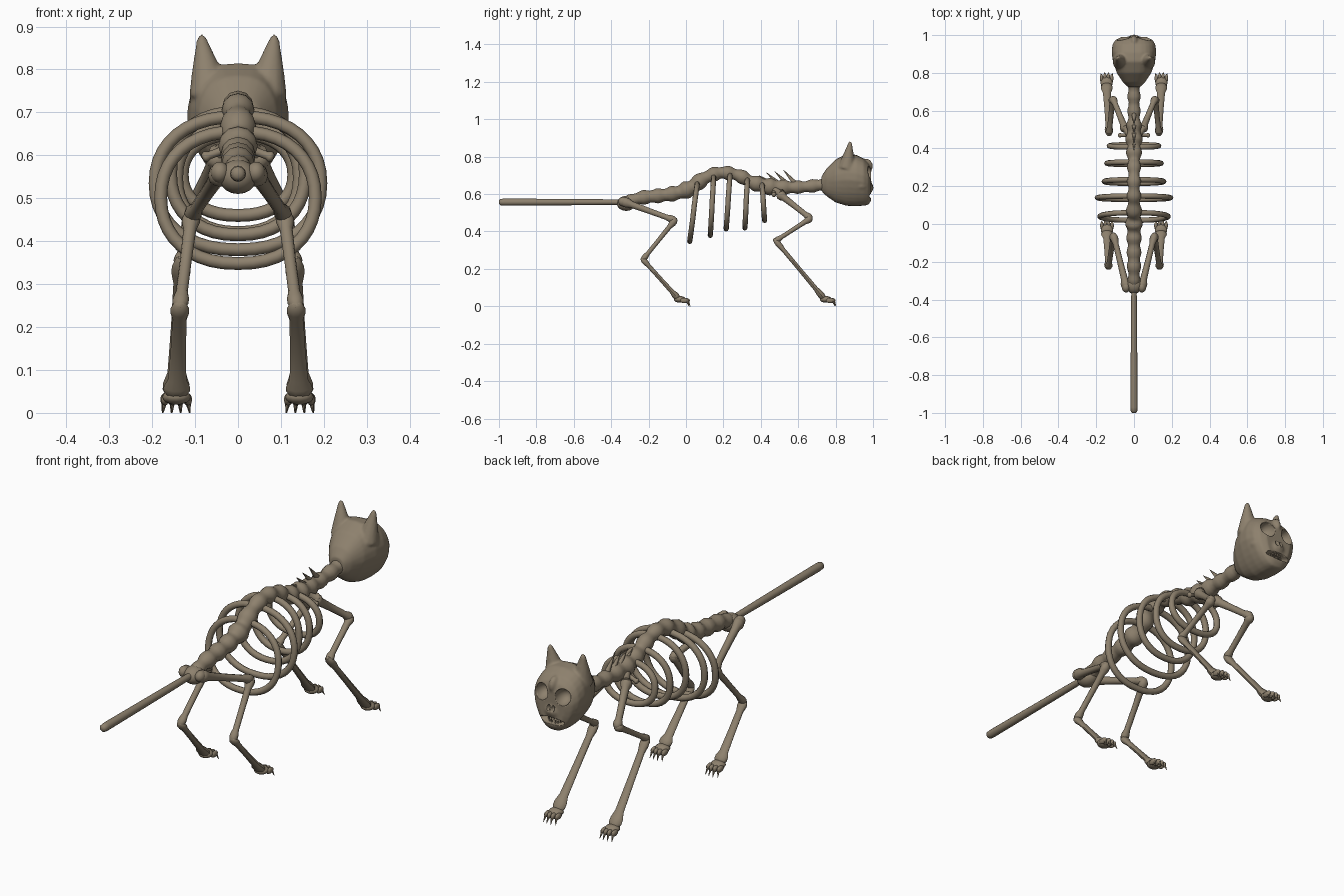
import bpy, bmesh, math
from mathutils import Vector, Matrix

cube = bpy.data.objects.get("Cube")
if cube:
    bpy.data.objects.remove(cube)

bone_mat = bpy.data.materials.new("weathered bone")
bone_mat.use_nodes = True
COLOUR = (0.27, 0.22, 0.155, 1)
bone_mat.diffuse_color = COLOUR
bone_mat.node_tree.nodes["Principled BSDF"].inputs["Base Color"].default_value = COLOUR


def finish(name, bm, mirror=False, angle=50):
    """Turn a bmesh into a shaded object, optionally mirrored left to right."""
    bmesh.ops.recalc_face_normals(bm, faces=bm.faces)
    mesh = bpy.data.meshes.new(name)
    bm.to_mesh(mesh)
    bm.free()
    mesh.materials.append(bone_mat)
    obj = bpy.data.objects.new(name, mesh)
    bpy.context.collection.objects.link(obj)
    bpy.ops.object.select_all(action='DESELECT')
    obj.select_set(True)
    bpy.context.view_layer.objects.active = obj
    bpy.ops.object.shade_smooth_by_angle(angle=math.radians(angle))
    if mirror:
        obj.modifiers.new("Mirror", 'MIRROR')
    return obj


def loft(bm, path, radii, sides=10, ref=(1, 0, 0), closed=False):
    """Sweep an oval along a path; each radius is (across ref, other way)."""
    path = [Vector(p) for p in path]
    n = len(path)
    rings = []
    for i, p in enumerate(path):
        a = path[(i - 1) % n] if closed or i else p
        b = path[(i + 1) % n] if closed or i < n - 1 else p
        t = (b - a).normalized()
        u = Vector(ref)
        u = (u - t * u.dot(t)).normalized()
        v = t.cross(u)
        ru, rv = radii[i]
        rings.append([bm.verts.new(p + u * ru * math.cos(k * math.tau / sides)
                                   + v * rv * math.sin(k * math.tau / sides))
                      for k in range(sides)])
    for i in range(n if closed else n - 1):
        r, s = rings[i], rings[(i + 1) % n]
        for k in range(sides):
            m = (k + 1) % sides
            bm.faces.new((r[k], r[m], s[m], s[k]))
    if not closed:
        bm.faces.new(rings[0])
        bm.faces.new(rings[-1])


def bone(bm, a, b, r0, r1, knob=1.25):
    """Long bone with rounded knobs at both ends; radii are (wide, deep)."""
    a, b = Vector(a), Vector(b)
    stations = ((-.04, .5), (-.02, .9), (.03, knob), (.08, knob), (.16, .9), (.5, .85),
                (.84, .9), (.92, knob), (.97, knob), (1.02, .9), (1.04, .5))
    path = [a.lerp(b, t) for t, s in stations]
    radii = [[(p + (q - p) * t) * s for p, q in zip(r0, r1)] for t, s in stations]
    loft(bm, path, radii)


def ball(bm, centre, size, segs=16):
    m = Matrix.Translation(centre) @ Matrix.Diagonal((*size, 1))
    bmesh.ops.create_uvsphere(bm, u_segments=segs, v_segments=segs // 2 + 2, radius=1, matrix=m)


def spike(bm, base, tip, r, r_tip=.001, sides=8):
    loft(bm, [base, tip], [(r, r), (r_tip, r_tip)], sides)


def smooth_path(points, t):
    """Catmull-Rom sample, t from 0 to 1."""
    f = t * (len(points) - 1)
    i = min(int(f), len(points) - 2)
    f -= i
    p = [Vector(points[max(0, min(len(points) - 1, i + k))]) for k in (-1, 0, 1, 2)]
    return .5 * (2 * p[1] + (p[2] - p[0]) * f + (2 * p[0] - 5 * p[1] + 4 * p[2] - p[3]) * f * f
                 + (3 * p[1] - p[0] - 3 * p[2] + p[3]) * f ** 3)


# Tail
bm = bmesh.new()
tail = ((-1, .009), (-.992, .017), (-.97, .019), (-.8, .018), (-.5, .016), (-.33, .014))
loft(bm, [(0, y, .557) for y, r in tail], [(r, r) for y, r in tail], 12)
finish("tail", bm)

# Spine: y, z and radius along the back, rippled into vertebrae
spine = [(-.35, .545, .024), (-.25, .578, .034), (-.08, .60, .037), (.02, .63, .042),
         (.1, .685, .036), (.19, .714, .034), (.28, .70, .033), (.35, .665, .036),
         (.45, .64, .042), (.6, .637, .032), (.75, .652, .034)]
bm = bmesh.new()
path, radii = [], []
for i in range(97):
    y, z, r = smooth_path(spine, i / 96)
    r *= 1 + .13 * math.cos(y * math.tau / .075)
    path.append((0, y, z))
    radii.append((r * .98, r))
loft(bm, path, radii, 12)
finish("spine", bm)

# Swept-back spines over the shoulders
bm = bmesh.new()
for y, z in ((.39, .70), (.43, .715), (.475, .72), (.52, .73)):
    spike(bm, (0, y + .065, .655), (0, y, z), .014)
finish("shoulder_spines", bm)

# Ribs: top y, bottom y, top z, bottom z, half width
bm = bmesh.new()
for y0, y1, z0, z1, w in ((.06, .02, .655, .348, .18), (.148, .13, .69, .38, .193),
                          (.235, .215, .70, .415, .157), (.328, .315, .675, .42, .143),
                          (.407, .42, .65, .46, .13)):
    path = []
    for k in range(40):
        a = k * math.tau / 40
        c, s = math.cos(a), math.sin(a)
        f = (1 + s) / 2
        path.append((w * math.copysign(abs(c) ** .88, c), y1 + (y0 - y1) * f,
                     z1 + (z0 - z1) * (1 + math.copysign(abs(s) ** .92, s)) / 2))
    loft(bm, path, [(.014, .015)] * 40, 8, (0, 1, 0), True)
finish("ribs", bm)

# Pelvis and shoulder girdle
bm = bmesh.new()
ball(bm, (0, -.32, .55), (.045, .05, .04))
ball(bm, (.042, -.335, .56), (.022, .028, .025))
finish("pelvis", bm, True)
bm = bmesh.new()
bone(bm, (.01, .45, .635), (.05, .51, .60), (.02, .022), (.018, .02))
bone(bm, (.0, .47, .625), (.08, .47, .595), (.012, .012), (.01, .01))
finish("shoulder_girdle", bm, True)

# Legs: three bones each, joints listed from body to ankle
legs = {"hind": ((.04, -.335, .56), (.108, -.06, .46), (.135, -.23, .25), (.143, -.045, .045)),
        "front": ((.045, .50, .60), (.112, .665, .47), (.132, .48, .35), (.145, .735, .045))}
for leg, joint in legs.items():
    sizes = (("thigh", (.021, .022), (.016, .016)), ("shin", (.017, .016), (.015, .013)),
             ("lower", (.017, .013), (.025, .015)))
    for (part, r0, r1), a, b in zip(sizes, joint, joint[1:]):
        bm = bmesh.new()
        bone(bm, a, b, r0, r1)
        finish(f"{leg}_{part}_bones", bm, True)
    # Paw with four toes and claws
    x, y, z = joint[-1]
    bm = bmesh.new()
    ball(bm, (x, y + .012, .037), (.033, .032, .018), 12)
    for k in range(4):
        d = k - 1.5
        tx, ty = x + d * .018, y + .045 - abs(d) * .006
        ball(bm, (tx, ty, .031), (.0095, .024, .014), 10)
        spike(bm, (tx, ty + .012, .03), (tx + d * .003, ty + .026, 0), .0065)
    finish(f"{leg}_paws", bm, True)

# Skull: rings along y as (y, bottom z, top z, half width)
bm = bmesh.new()
rings = ((.725, .615, .695, .035), (.75, .59, .735, .06), (.80, .555, .785, .093),
         (.86, .537, .815, .113), (.91, .535, .81, .12), (.95, .538, .79, .116),
         (.975, .542, .765, .10), (.99, .565, .73, .07))
verts = []
for y, lo, hi, w in rings:
    ring = []
    for k in range(28):
        a = k * math.tau / 28
        c, s = math.cos(a), math.sin(a)
        z = (lo + hi) / 2 + (hi - lo) / 2 * math.copysign(abs(s) ** .85, s)
        taper = 1 - .3 * max(0, min(1, (.68 - z) / .13))
        ring.append(bm.verts.new((w * taper * math.copysign(abs(c) ** .75, c), y, z)))
    verts.append(ring)
for r, s in zip(verts, verts[1:]):
    for k in range(28):
        bm.faces.new((r[k], r[k - 1], s[k - 1], s[k]))
bm.faces.new(verts[0])
bm.faces.new(verts[-1])
ball(bm, (0, .955, .635), (.05, .048, .04))
ball(bm, (0, .962, .75), (.022, .037, .04))
for side in (-1, 1):
    # Ears, cheekbones
    loft(bm, [(side * .067, .86, .74), (side * .074, .868, .80), (side * .081, .874, .845),
              (side * .085, .878, .874), (side * .085, .878, .882)],
         [(.048, .05), (.034, .032), (.02, .018), (.011, .01), (.004, .004)], 12)
    ball(bm, (side * .075, .935, .645), (.035, .04, .028))
skull = finish("skull", bm, angle=40)

# Cutter for eye sockets, nose holes and mouth
bm = bmesh.new()
for side in (-1, 1):
    ball(bm, (side * .054, .985, .712), (.036, .052, .037), 20)
    ball(bm, (side * .011, 1.003, .652), (.009, .03, .014), 12)
ball(bm, (0, 1.0, .592), (.068, .052, .017), 20)
cutter = finish("socket_cutter", bm)
cutter.hide_render = True
cutter.hide_viewport = True

remesh = skull.modifiers.new("Fuse", 'REMESH')
remesh.mode = 'VOXEL'
remesh.voxel_size = .006
remesh.use_smooth_shade = True
soften = skull.modifiers.new("Soften", 'SMOOTH')
soften.factor = .5
soften.iterations = 5
cut = skull.modifiers.new("Sockets", 'BOOLEAN')
cut.operation = 'DIFFERENCE'
cut.solver = 'EXACT'
cut.object = cutter

# Teeth, with longer fangs
bm = bmesh.new()
for k in range(4):
    x = .006 + k * .012
    y = .975 - k * k * .003
    drop = .028 if k == 2 else .014
    spike(bm, (x, y, .612), (x, y + .004, .606 - drop), .0065)
    spike(bm, (x + .004, y - .004, .572), (x + .004, y, .592), .006)
finish("teeth", bm, True)
